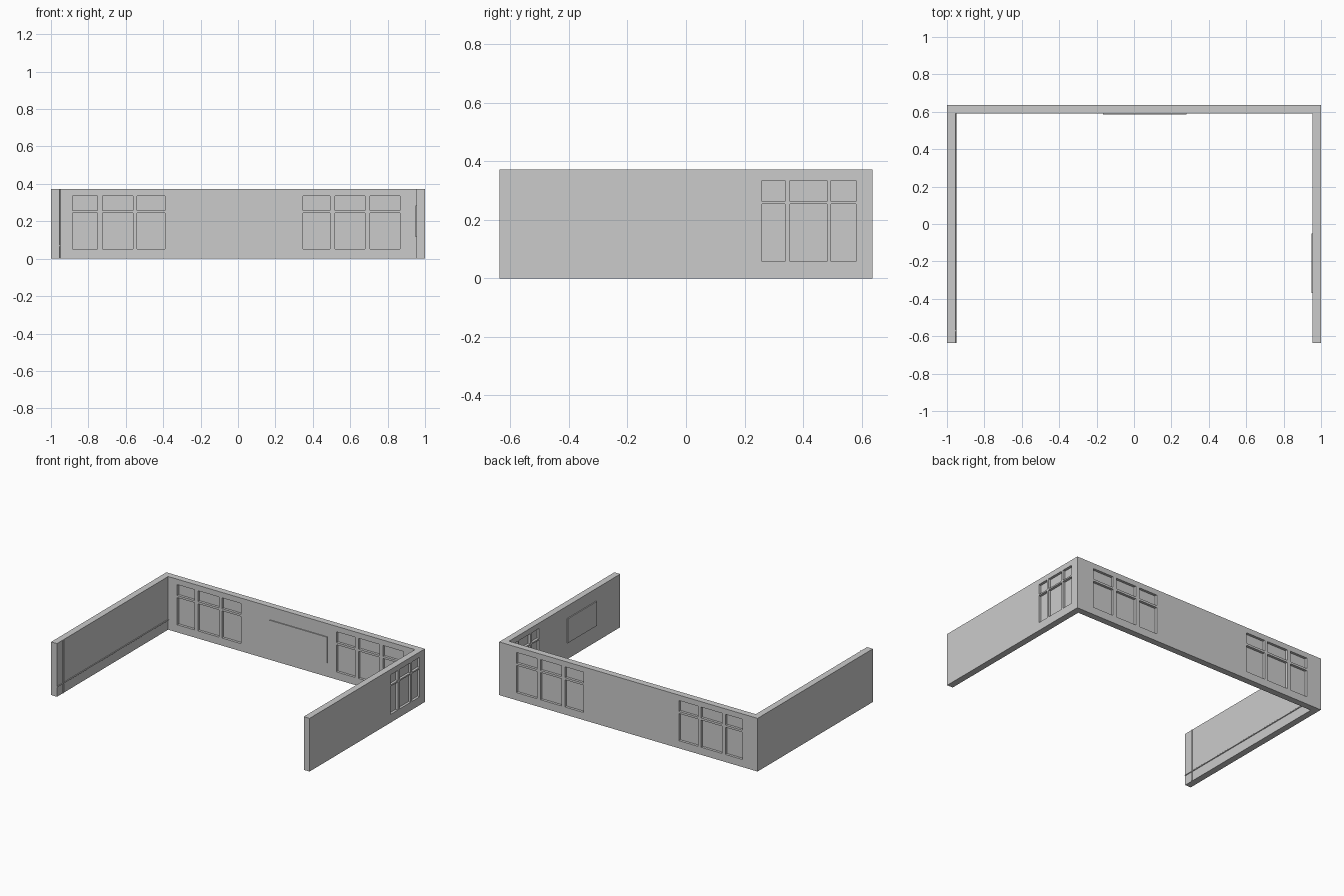
import bpy, bmesh

if "Cube" in bpy.data.objects:
    bpy.data.objects.remove(bpy.data.objects["Cube"])

X, Y, H, T = 1.0, 0.637, 0.372, 0.045   # half width, half depth, height, wall thickness


def make_object(name, bm):
    bmesh.ops.recalc_face_normals(bm, faces=bm.faces)
    mesh = bpy.data.meshes.new(name)
    bm.to_mesh(mesh)
    bm.free()
    ob = bpy.data.objects.new(name, mesh)
    bpy.context.collection.objects.link(ob)
    return ob


def add_box(bm, lo, hi):
    verts = bmesh.ops.create_cube(bm, size=1)["verts"]
    for v in verts:
        v.co = [(a + b) / 2 + c * (b - a) for a, b, c in zip(lo, hi, v.co)]


def boxes(name, items):
    bm = bmesh.new()
    for lo, hi in items:
        add_box(bm, lo, hi)
    return make_object(name, bm)


def pane_boxes(columns, rows, wall, depth):
    """Boxes filling every pane, centred in the back or right wall."""
    out = []
    for a, b in columns:
        for z0, z1 in rows:
            if wall == "back":
                c = Y - T / 2
                out.append(((a, c - depth / 2, z0), (b, c + depth / 2, z1)))
            else:
                c = X - T / 2
                out.append(((c - depth / 2, a, z0), (c + depth / 2, b, z1)))
    return out


def rod(name, start, end, radius):
    curve = bpy.data.curves.new(name, "CURVE")
    curve.dimensions = "3D"
    curve.bevel_depth = radius
    curve.bevel_resolution = 2
    curve.use_fill_caps = True
    spline = curve.splines.new("POLY")
    spline.points.add(1)
    spline.points[0].co = (*start, 1)
    spline.points[1].co = (*end, 1)
    bpy.context.collection.objects.link(bpy.data.objects.new(name, curve))


# U-shaped walls extruded from a plan outline
outline = [(-X, -Y), (-X + T, -Y), (-X + T, Y - T), (X - T, Y - T),
           (X - T, -Y), (X, -Y), (X, Y), (-X, Y)]
bm = bmesh.new()
face = bm.faces.new([bm.verts.new((x, y, 0)) for x, y in outline])
top = bmesh.ops.extrude_face_region(bm, geom=[face], use_keep_orig=True)["geom"]
bmesh.ops.translate(bm, vec=(0, 0, H),
                    verts=[g for g in top if isinstance(g, bmesh.types.BMVert)])
walls = make_object("walls", bm)

# Three-light windows, each with a small pane above a tall one
windows = {
    "back_left_window": ("back", [(-0.885, -0.75), (-0.725, -0.562), (-0.54, -0.39)],
                         [(0.053, 0.243), (0.258, 0.334)]),
    "back_right_window": ("back", [(0.347, 0.491), (0.519, 0.68), (0.706, 0.866)],
                          [(0.053, 0.243), (0.258, 0.334)]),
    "side_window": ("right", [(0.26, 0.338), (0.355, 0.481), (0.495, 0.58)],
                    [(0.058, 0.253), (0.263, 0.334)]),
}
cuts = []
for name, (wall, columns, rows) in windows.items():
    cuts += pane_boxes(columns, rows, wall, T * 2)
    boxes(name + "_glass", pane_boxes(columns, rows, wall, 0.01))

# Cut the openings, then discard the cutter
cutter = boxes("opening_cutter", cuts)
cutter.hide_render = True
mod = walls.modifiers.new("openings", "BOOLEAN")
mod.operation = "DIFFERENCE"
mod.solver = "EXACT"
mod.object = cutter
bpy.context.view_layer.objects.active = walls
bpy.ops.object.modifier_apply(modifier=mod.name)
bpy.data.objects.remove(cutter)

# Boards hung on the inner faces
boxes("back_board", [((-0.165, Y - T - 0.007, 0.1), (0.28, Y - T, 0.28))])
boxes("side_board", [((X - T - 0.007, -0.37, 0.115), (X - T, -0.05, 0.285))])

# Thin pipes along the left wall
px = -X + T + 0.001
rod("horizontal_pipe", (px, -Y, 0.07), (px, Y - T, 0.07), 0.004)
rod("vertical_pipe", (px, -0.57, 0), (px, -0.57, H), 0.004)
